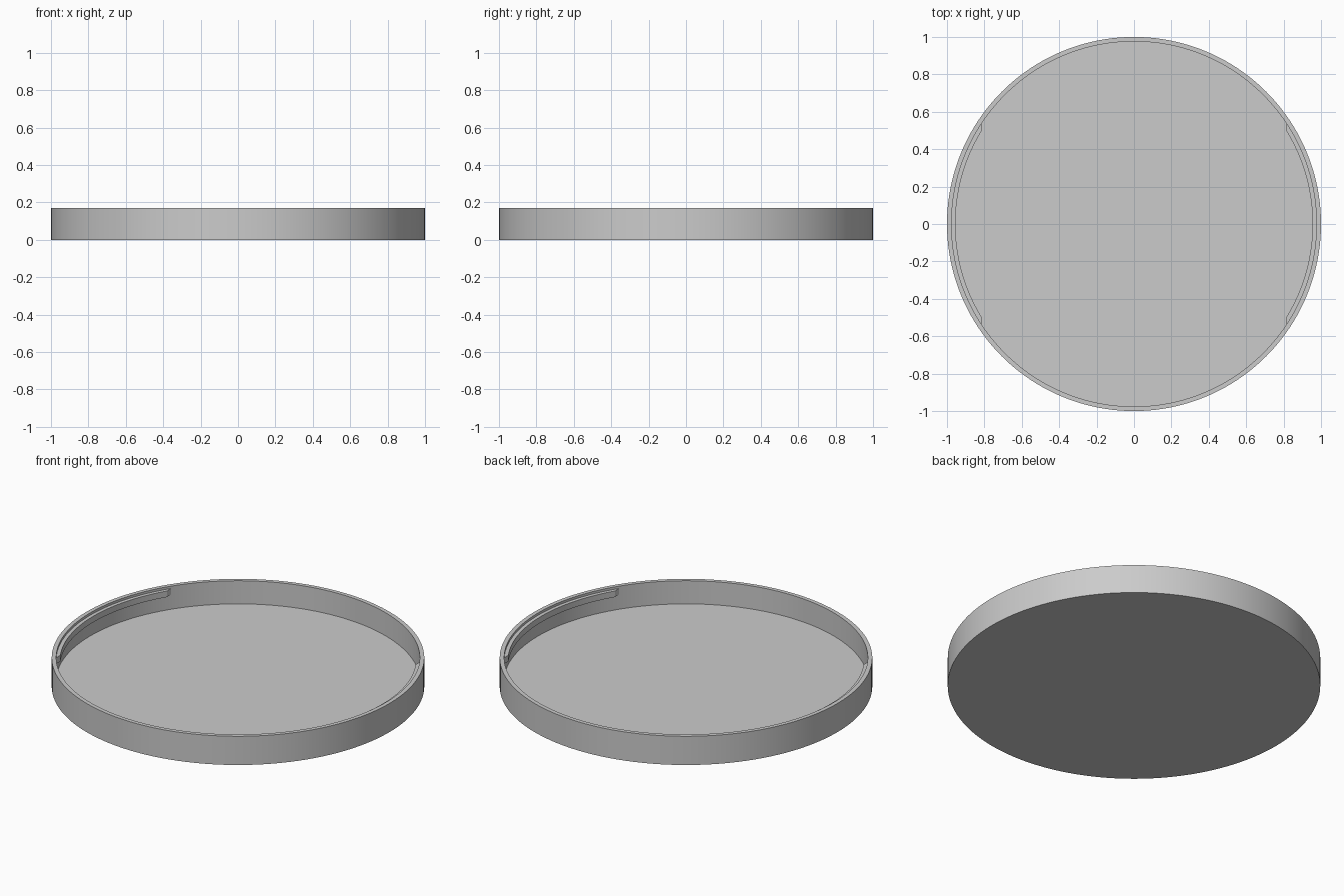
import bpy, bmesh
from math import radians, pi, cos, sin
from mathutils import Matrix

cube = bpy.data.objects.get("Cube")
if cube:
    bpy.data.objects.remove(cube)

RADIUS, WALL_IN, HEIGHT, FLOOR = 1.0, 0.976, 0.17, 0.033
RIDGE_IN, RIDGE_END = 0.955, 0.815

grey = bpy.data.materials.new("light_grey")
grey.use_nodes = True
colour = (0.6, 0.6, 0.6, 1)
grey.diffuse_color = colour
grey.node_tree.nodes["Principled BSDF"].inputs["Base Color"].default_value = colour


def finish(name, bm):
    bmesh.ops.recalc_face_normals(bm, faces=bm.faces)
    mesh = bpy.data.meshes.new(name)
    bm.to_mesh(mesh)
    bm.free()
    mesh.materials.append(grey)
    obj = bpy.data.objects.new(name, mesh)
    bpy.context.collection.objects.link(obj)
    bpy.ops.object.select_all(action='DESELECT')
    obj.select_set(True)
    bpy.context.view_layer.objects.active = obj
    bpy.ops.object.shade_smooth_by_angle(angle=radians(30))
    return obj


def sweep(profile, start, angle, steps, closed):
    """Turn an (r, z) profile about the z axis."""
    bm = bmesh.new()
    verts = [bm.verts.new((r * cos(start), r * sin(start), z)) for r, z in profile]
    pairs = list(zip(verts, verts[1:]))
    if closed:
        pairs.append((verts[-1], verts[0]))
    edges = [bm.edges.new(p) for p in pairs]
    bmesh.ops.spin(bm, geom=verts + edges, cent=(0, 0, 0), axis=(0, 0, 1),
                   angle=angle, steps=steps)
    bmesh.ops.remove_doubles(bm, verts=bm.verts, dist=1e-5)
    return bm


# Shallow round tray with a thin wall
tray = [(0, 0), (RADIUS, 0), (RADIUS, HEIGHT), (WALL_IN, HEIGHT), (WALL_IN, FLOOR), (0, FLOOR)]
finish("tray", sweep(tray, 0, 2 * pi, 160, False))

# Curved retaining ridge inside each side wall, ends trimmed square to x
ridge = [(0.985, 0.12), (RIDGE_IN, 0.12), (RIDGE_IN, 0.156), (0.985, 0.156)]
for name, turn in (("left_ridge", 0), ("right_ridge", pi)):
    bm = sweep(ridge, radians(-36), radians(72), 32, True)
    bmesh.ops.bisect_plane(bm, geom=bm.verts[:] + bm.edges[:] + bm.faces[:],
                           plane_co=(RIDGE_END, 0, 0), plane_no=(1, 0, 0), clear_inner=True)
    bmesh.ops.holes_fill(bm, edges=[e for e in bm.edges if e.is_boundary])
    bmesh.ops.transform(bm, matrix=Matrix.Rotation(turn, 4, 'Z'), verts=bm.verts)
    finish(name, bm)
